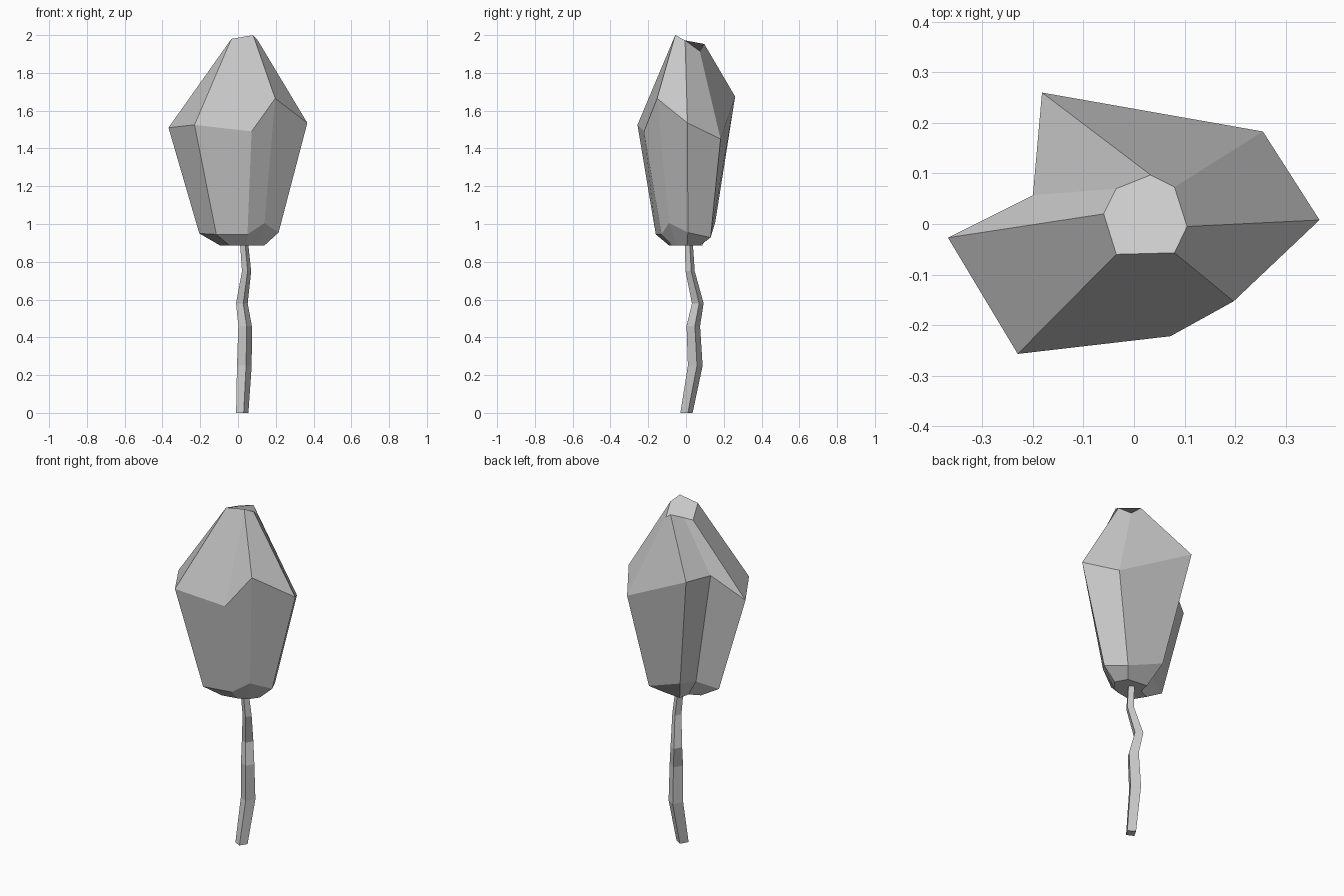
import bpy, bmesh
from mathutils import Vector

if "Cube" in bpy.data.objects:
    bpy.data.objects.remove(bpy.data.objects["Cube"])


def loft(name, rings):
    """Flat-shaded solid through matching vertex rings (caps are n-gons)."""
    bm = bmesh.new()
    loops = [[bm.verts.new(p) for p in ring] for ring in rings]
    n = len(loops[0])
    for a, b in zip(loops, loops[1:]):
        for i in range(n):
            j = (i + 1) % n
            bm.faces.new((a[i], a[j], b[j], b[i]))
    bm.faces.new(loops[0][::-1])
    bm.faces.new(loops[-1])
    bmesh.ops.remove_doubles(bm, verts=bm.verts[:], dist=0.002)
    bmesh.ops.recalc_face_normals(bm, faces=bm.faces[:])
    me = bpy.data.meshes.new(name)
    bm.to_mesh(me)
    bm.free()
    ob = bpy.data.objects.new(name, me)
    bpy.context.collection.objects.link(ob)
    return ob


# Crown: irregular eight-sided rings, counter-clockwise from the left
skirt = [(-.205, -.013, .95), (-.115, -.16, .945), (.05, -.13, .945), (.14, -.09, 1.005),
         (.215, .01, .955), (.15, .13, .928), (-.07, .155, 1.01), (-.093, .04, .985)]
shoulder = [(-.368, -.027, 1.51), (-.23, -.257, 1.525), (.072, -.222, 1.49), (.197, -.153, 1.665),
            (.367, .008, 1.535), (.255, .183, 1.45), (-.182, .26, 1.675), (-.2, .057, 1.642)]
tip = [(-.06, .02, 1.917), (-.035, -.06, 1.98), (.08, -.057, 2.0), (.08, -.057, 2.0),
       (.105, -.005, 1.972), (.08, .073, 1.915), (.033, .097, 1.953), (-.035, .07, 1.943)]
underside = [(x * .55 + .02, y * .55, .885) for x, y, z in skirt]
loft("tree_crown", [underside, skirt, shoulder, tip])

# Trunk: twisted four-sided stem following a crooked path (x, y, z, scale)
section = [(-.032, -.01), (.008, -.03), (.033, .01), (-.007, .035)]
path = [(.022, 0, 0, 1), (.033, .046, .25, 1.2), (.037, .036, .46, 1.1),
        (.02, .06, .58, .95), (.045, .02, .75, .75), (.03, .012, .92, .65)]
loft("tree_trunk", [[(cx + x * s, cy + y * s, cz) for x, y in section]
                    for cx, cy, cz, s in path])
